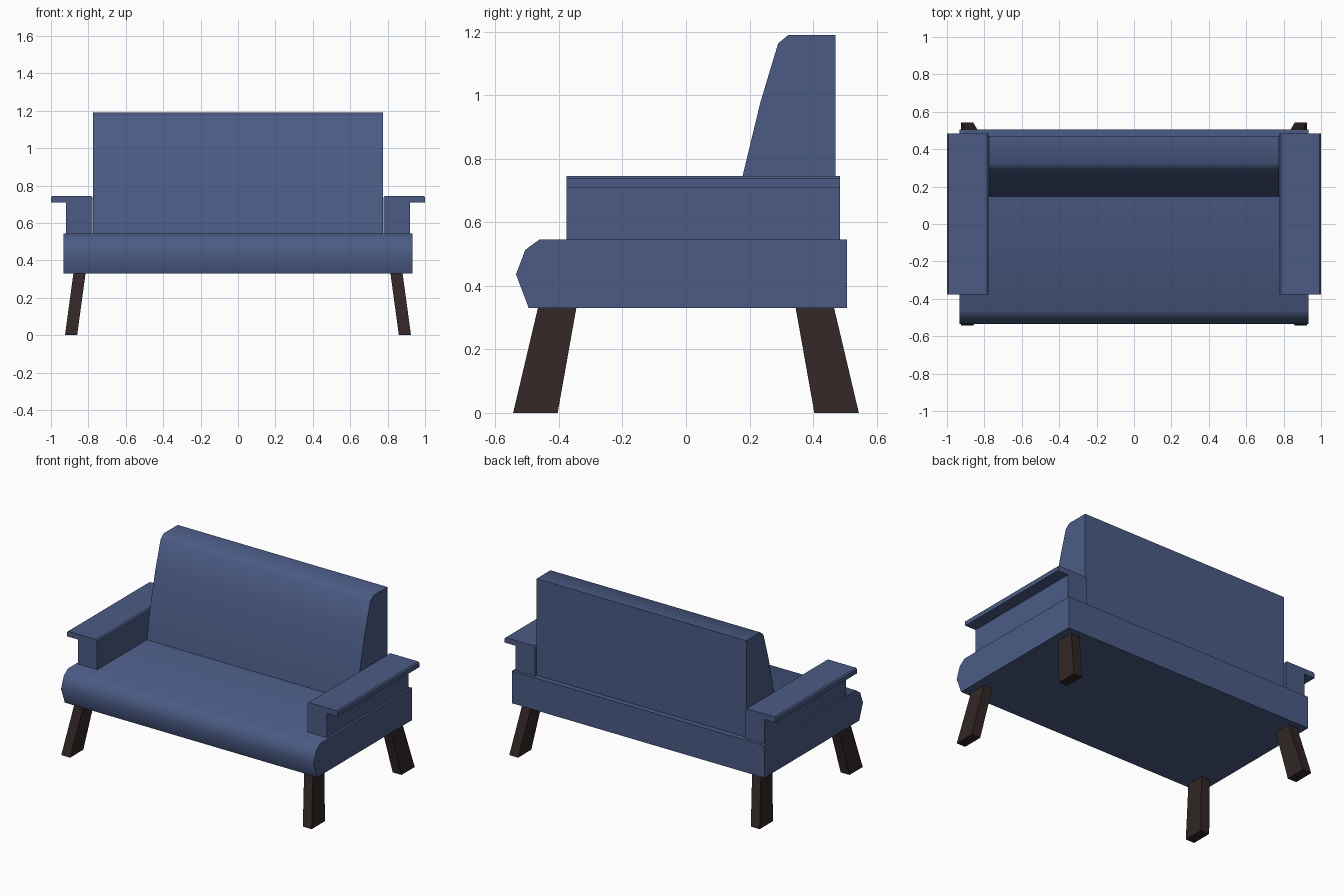
import bpy, bmesh, math

if "Cube" in bpy.data.objects:
    bpy.data.objects.remove(bpy.data.objects["Cube"])


def material(name, rgb):
    m = bpy.data.materials.new(name)
    m.diffuse_color = (*rgb, 1)
    m.use_nodes = True
    m.node_tree.nodes["Principled BSDF"].inputs["Base Color"].default_value = m.diffuse_color
    return m


blue = material("blue fabric", (0.07, 0.105, 0.235))
brown = material("dark brown wood", (0.032, 0.019, 0.019))


def loft(name, rings, mat, smooth=0):
    """Solid between two matching end outlines."""
    bm = bmesh.new()
    a, b = [[bm.verts.new(p) for p in ring] for ring in rings]
    bm.faces.new(a)
    bm.faces.new(b)
    n = len(a)
    for i in range(n):
        j = (i + 1) % n
        bm.faces.new((a[i], a[j], b[j], b[i]))
    bmesh.ops.recalc_face_normals(bm, faces=bm.faces)
    me = bpy.data.meshes.new(name)
    bm.to_mesh(me)
    bm.free()
    me.materials.append(mat)
    ob = bpy.data.objects.new(name, me)
    bpy.context.collection.objects.link(ob)
    if smooth:
        bpy.ops.object.select_all(action='DESELECT')
        ob.select_set(True)
        bpy.context.view_layer.objects.active = ob
        bpy.ops.object.shade_smooth_by_angle(angle=math.radians(smooth))
    return ob


def extrude_x(name, profile, half):
    return loft(name, [[(x, y, z) for y, z in profile] for x in (-half, half)],
                blue, 50)


# Seat with rounded front edge
extrude_x("seat", [(-0.495, 0.33), (-0.535, 0.436), (-0.506, 0.513),
                   (-0.462, 0.545), (0.506, 0.545), (0.506, 0.33)], 0.933)

# Sloping backrest
extrude_x("backrest", [(0.148, 0.545), (0.178, 0.745), (0.234, 0.977),
                       (0.29, 1.163), (0.323, 1.19), (0.47, 1.19),
                       (0.47, 0.545)], 0.775)

# Armrests: upright and overhanging cap in one profile
arm = [(0.777, 0.545), (0.92, 0.545), (0.92, 0.709), (1.0, 0.709),
       (1.0, 0.737), (0.992, 0.745), (0.785, 0.745), (0.777, 0.737)]
for side, s in (("left", -1), ("right", 1)):
    loft(side + "_armrest",
         [[(s * x, y, z) for x, z in arm] for y in (-0.376, 0.485)], blue)

    # Splayed tapered legs
    for end, t in (("front", -1), ("back", 1)):
        def ring(x0, x1, y0, y1, z):
            return [(s * x, t * y, z) for x, y in
                    ((x0, y0), (x1, y0), (x1, y1), (x0, y1))]
        loft(f"{end}_{side}_leg", [ring(0.86, 0.925, 0.404, 0.544, 0),
                                   ring(0.815, 0.88, 0.345, 0.466, 0.331)], brown)
